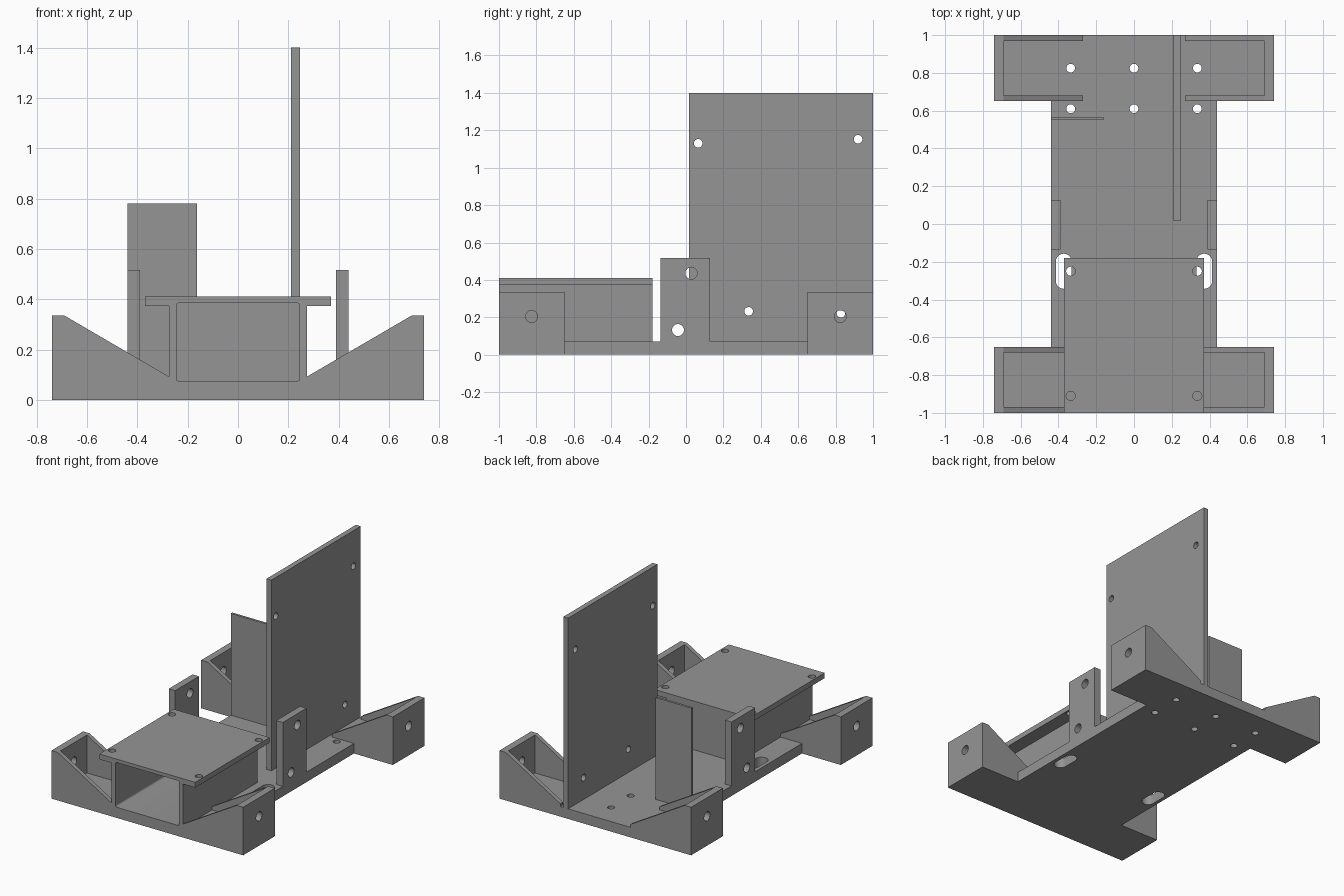
import bpy, bmesh, math

if "Cube" in bpy.data.objects:
    bpy.data.objects.remove(bpy.data.objects["Cube"])

grey = bpy.data.materials.new("plain grey")
grey.diffuse_color = (0.3, 0.3, 0.3, 1)
grey.use_nodes = True
grey.node_tree.nodes["Principled BSDF"].inputs["Base Color"].default_value = grey.diffuse_color

# Maps a profile point (u, v) at depth w to 3D for each extrusion axis
PLACE = {"x": lambda u, v, w: (w, u, v),
         "y": lambda u, v, w: (u, w, v),
         "z": lambda u, v, w: (u, v, w)}


def prism(name, points, axis, a, b):
    """Extrude a 2D profile along an axis from a to b."""
    bm = bmesh.new()
    lo = [bm.verts.new(PLACE[axis](u, v, a)) for u, v in points]
    hi = [bm.verts.new(PLACE[axis](u, v, b)) for u, v in points]
    bm.faces.new(lo)
    bm.faces.new(hi)
    n = len(points)
    for i in range(n):
        j = (i + 1) % n
        bm.faces.new((lo[i], lo[j], hi[j], hi[i]))
    bmesh.ops.recalc_face_normals(bm, faces=bm.faces)
    mesh = bpy.data.meshes.new(name)
    bm.to_mesh(mesh)
    bm.free()
    mesh.materials.append(grey)
    obj = bpy.data.objects.new(name, mesh)
    bpy.context.collection.objects.link(obj)
    return obj


def rect(u0, u1, v0, v1):
    return [(u0, v0), (u1, v0), (u1, v1), (u0, v1)]


def rounded(u, v, hu, hv, r, seg=7):
    """Rectangle of half sizes hu, hv with corner radius r (also circles and slots)."""
    pts = []
    for k, (su, sv) in enumerate([(1, 1), (-1, 1), (-1, -1), (1, -1)]):
        for i in range(seg + 1):
            t = math.pi / 2 * (k + i / seg)
            p = (u + su * (hu - r) + r * math.cos(t), v + sv * (hv - r) + r * math.sin(t))
            if not pts or math.dist(p, pts[-1]) > 1e-5:
                pts.append(p)
    if math.dist(pts[0], pts[-1]) < 1e-5:
        pts.pop()
    return pts


def circle(u, v, r):
    return rounded(u, v, r, r, r)


def cut(obj, cutters):
    """Subtract the cutters, bake the result and remove them."""
    for c in cutters:
        m = obj.modifiers.new("cut", "BOOLEAN")
        m.operation, m.solver, m.object = "DIFFERENCE", "EXACT", c
    dg = bpy.context.evaluated_depsgraph_get()
    mesh = bpy.data.meshes.new_from_object(obj.evaluated_get(dg))
    obj.modifiers.clear()
    obj.data = mesh
    for c in cutters:
        bpy.data.objects.remove(c)


T = 0.07  # base thickness

# Base plate: I-shaped outline with mounting holes and two cable slots
half = [(0.74, -1), (0.74, -0.65), (0.44, -0.65), (0.44, 0.65), (0.74, 0.65), (0.74, 1)]
base = prism("base_plate", half + [(-x, y) for x, y in reversed(half)], "z", 0, T)
cut(base,
    [prism("cutter", circle(x, y, 0.023), "z", -0.1, 0.2)
     for x in (-0.335, 0, 0.335) for y in (0.61, 0.825)] +
    [prism("cutter", rounded(s * 0.372, -0.25, 0.042, 0.093, 0.042), "z", -0.1, 0.2)
     for s in (-1, 1)])

# Four corner motor brackets: end wall with a hole and two sloping gussets
for sx, side in ((-1, "left"), (1, "right")):
    for sy, end in ((-1, "front"), (1, "rear")):
        profile = [(sx * x, z) for x, z in
                   [(0.27, T), (0.74, T), (0.74, 0.335), (0.69, 0.335), (0.27, 0.09)]]
        bracket = prism(f"{end}_{side}_motor_bracket", profile, "y", sy * 0.65, sy)
        cut(bracket, [
            prism("cutter", rect(sx * 0.2, sx * 0.69, 0.03, 0.5), "y", sy * 0.68, sy * 0.97),
            prism("cutter", circle(sy * 0.825, 0.205, 0.032), "x", sx * 0.6, sx * 0.8)])

# Front housing: box open at the front, with an overhanging platform on top
housing = prism("front_housing", rect(-0.275, 0.275, T, 0.373), "y", -1, -0.18)
platform = prism("platform", rect(-0.37, 0.37, -1, -0.18), "z", 0.373, 0.41)
for part, holes in ((housing, []), (platform, [(-0.335, -0.25), (0.335, -0.25),
                                               (-0.335, -0.91), (0.335, -0.91)])):
    pocket = prism("cutter", rounded(0, 0.23, 0.245, 0.156, 0.012, 4), "y", -1.1, -0.21)
    cut(part, [pocket] + [prism("cutter", circle(x, y, 0.024), "z", 0.3, 0.5)
                          for x, y in holes])

# Upright side tabs with two holes each
for s, side in ((-1, "left"), (1, "right")):
    tab = prism(f"{side}_side_tab", rect(-0.135, 0.127, T, 0.516), "x", s * 0.39, s * 0.44)
    cut(tab, [prism("cutter", circle(y, z, 0.032), "x", s * 0.3, s * 0.5)
              for y, z in ((0.028, 0.436), (-0.043, 0.132))])

# Tall mounting board with four holes
board = prism("tall_board", rect(0.015, 1, T, 1.4), "x", 0.21, 0.247)
cut(board, [prism("cutter", circle(y, z, 0.023), "x", 0.1, 0.4)
            for y, z in ((0.065, 1.13), (0.92, 1.152), (0.335, 0.232), (0.828, 0.222))])

# Thin cross panel
prism("thin_panel", rect(-0.44, -0.162, T, 0.78), "y", 0.55, 0.566)

# Round holes shade smoothly, edges stay sharp
bpy.ops.object.select_all(action="DESELECT")
for o in bpy.context.scene.objects:
    o.select_set(True)
bpy.context.view_layer.objects.active = base
bpy.ops.object.shade_smooth_by_angle(angle=math.radians(30))
